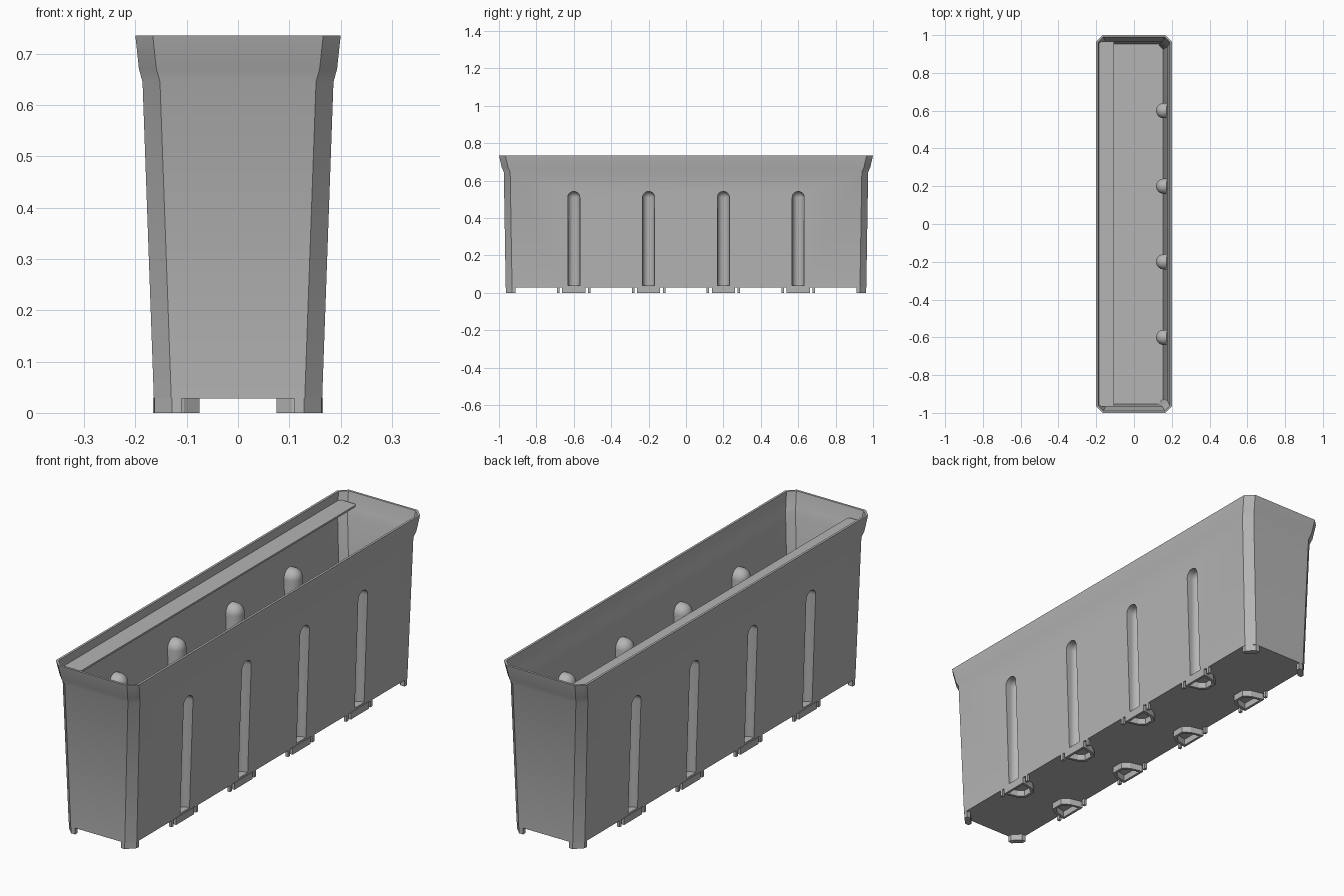
import bpy, bmesh, math

cube = bpy.data.objects.get("Cube")
if cube:
    bpy.data.objects.remove(cube, do_unlink=True)

grey = bpy.data.materials.new("matte grey")
grey.use_nodes = True
grey.diffuse_color = (0.46, 0.46, 0.46, 1)
grey.node_tree.nodes["Principled BSDF"].inputs["Base Color"].default_value = grey.diffuse_color

FLOOR = 0.028      # underside of the floor
WALL = 0.01        # wall thickness
SIDES = (-1, 1)
GROOVES = (-0.6, -0.2, 0.2, 0.6)


def make_object(name, bm):
    bmesh.ops.recalc_face_normals(bm, faces=bm.faces[:])
    mesh = bpy.data.meshes.new(name)
    bm.to_mesh(mesh)
    bm.free()
    mesh.materials.append(grey)
    obj = bpy.data.objects.new(name, mesh)
    bpy.context.collection.objects.link(obj)
    return obj


def loft(bm, rings):
    """Skin a stack of equal rings and cap both ends."""
    loops = [[bm.verts.new(p) for p in ring] for ring in rings]
    n = len(loops[0])
    for a, b in zip(loops, loops[1:]):
        for i in range(n):
            j = (i + 1) % n
            bm.faces.new((a[i], a[j], b[j], b[i]))
    bm.faces.new(loops[0][::-1])
    bm.faces.new(loops[-1])


def prism(bm, points, z0, z1):
    loft(bm, [[(x, y, z) for x, y in points] for z in (z0, z1)])


def octagon(z, hx, hy, c):
    quarter = [(hx, hy - c), (hx - c, hy)]
    pts = quarter + [(-x, y) for x, y in quarter[::-1]]
    pts += [(-x, -y) for x, y in pts]
    return [(x, y, z) for x, y in pts]


def wall_x(z):
    return 0.164 + 0.0358 * (z - FLOOR)


def groove_solids(name, radius, z0, back):
    """Round-backed upright pockets with domed tops, on both long sides."""
    bm = bmesh.new()
    centre, dome_z = 0.157, 0.51
    levels = [(z0, radius)]
    for k in range(9):
        a = math.radians(88) * k / 8
        levels.append((dome_z + radius * math.sin(a), radius * math.cos(a)))
    for s in SIDES:
        for gy in GROOVES:
            rings = []
            for z, r in levels:
                arc = [math.pi * k / 16 for k in range(17)]
                pts = [(centre - r * math.sin(a), -r * math.cos(a)) for a in arc]
                pts = [(back(z), -r)] + pts + [(back(z), r)]
                rings.append([(s * x, gy + y, z) for x, y in pts])
            loft(bm, rings)
    return make_object(name, bm)


# Tapered trough with a flared rim, outer skin up and inner skin down
outer = [(FLOOR, 0.164, 0.964), (0.645, 0.186, 0.974), (0.67, 0.193, 0.985), (0.735, 0.2, 1.0)]
inner = [(z, x - WALL, y - WALL) for z, x, y in outer[::-1]]
inner[-1] = (FLOOR + WALL, *inner[-1][1:])
bm = bmesh.new()
loft(bm, [octagon(*p, 0.034) for p in outer] + [octagon(*p, 0.028) for p in inner])
trough = make_object("trough", bm)

# Vertical grooves: bulges added inside, pockets cut from outside
bulges = groove_solids("groove_bulges", 0.04, FLOOR + 0.004, lambda z: wall_x(z) - WALL / 2)
pockets = groove_solids("groove_pockets", 0.032, FLOOR + WALL, lambda z: 0.25)
bpy.context.view_layer.objects.active = trough
for tool, operation in ((bulges, "UNION"), (pockets, "DIFFERENCE")):
    tool.hide_render = True
    mod = trough.modifiers.new(tool.name, "BOOLEAN")
    mod.operation = operation
    mod.solver = "EXACT"
    mod.object = tool
    bpy.ops.object.modifier_apply(modifier=mod.name)
    bpy.data.objects.remove(tool, do_unlink=True)

bpy.ops.object.select_all(action="DESELECT")
trough.select_set(True)
bpy.ops.object.shade_smooth_by_angle(angle=math.radians(28))

# Ledge inside the rim along one long side
bm = bmesh.new()
ledge = [(-0.188, 0.952), (-0.174, 0.966), (-0.112, 0.966), (-0.105, 0.959)]
prism(bm, ledge + [(x, -y) for x, y in ledge[::-1]], 0.692, 0.7)
make_object("inner_ledge", bm)

# Chamfered corner feet
bm = bmesh.new()
corner = [(0.163, 0.912), (0.163, 0.929), (0.129, 0.963), (0.11, 0.963), (0.11, 0.946), (0.144, 0.912)]
for sx in SIDES:
    for sy in SIDES:
        prism(bm, [(sx * x, sy * y) for x, y in corner], 0, FLOOR + 0.002)
make_object("corner_feet", bm)

# Feet below each groove: a tapered bracket, a front bar and two side tabs
bm = bmesh.new()
bracket = [(0.155, 0.062), (0.105, 0.05), (0.075, 0.028)]
hollow = [(0.087, 0.02), (0.111, 0.039), (0.155, 0.05)]
half = bracket + [(x, -y) for x, y in bracket[::-1]]
half += [(x, -y) for x, y in hollow[::-1]] + hollow
bar = [(0.155, -0.062), (0.166, -0.062), (0.166, 0.062), (0.155, 0.062)]
tab = [(0.152, 0.076), (0.164, 0.076), (0.164, 0.09), (0.152, 0.09)]
for sx in SIDES:
    for gy in GROOVES:
        for outline in (half, bar, tab, [(x, -y) for x, y in tab]):
            prism(bm, [(sx * x, gy + y) for x, y in outline], 0, FLOOR + 0.002)
make_object("groove_feet", bm)
